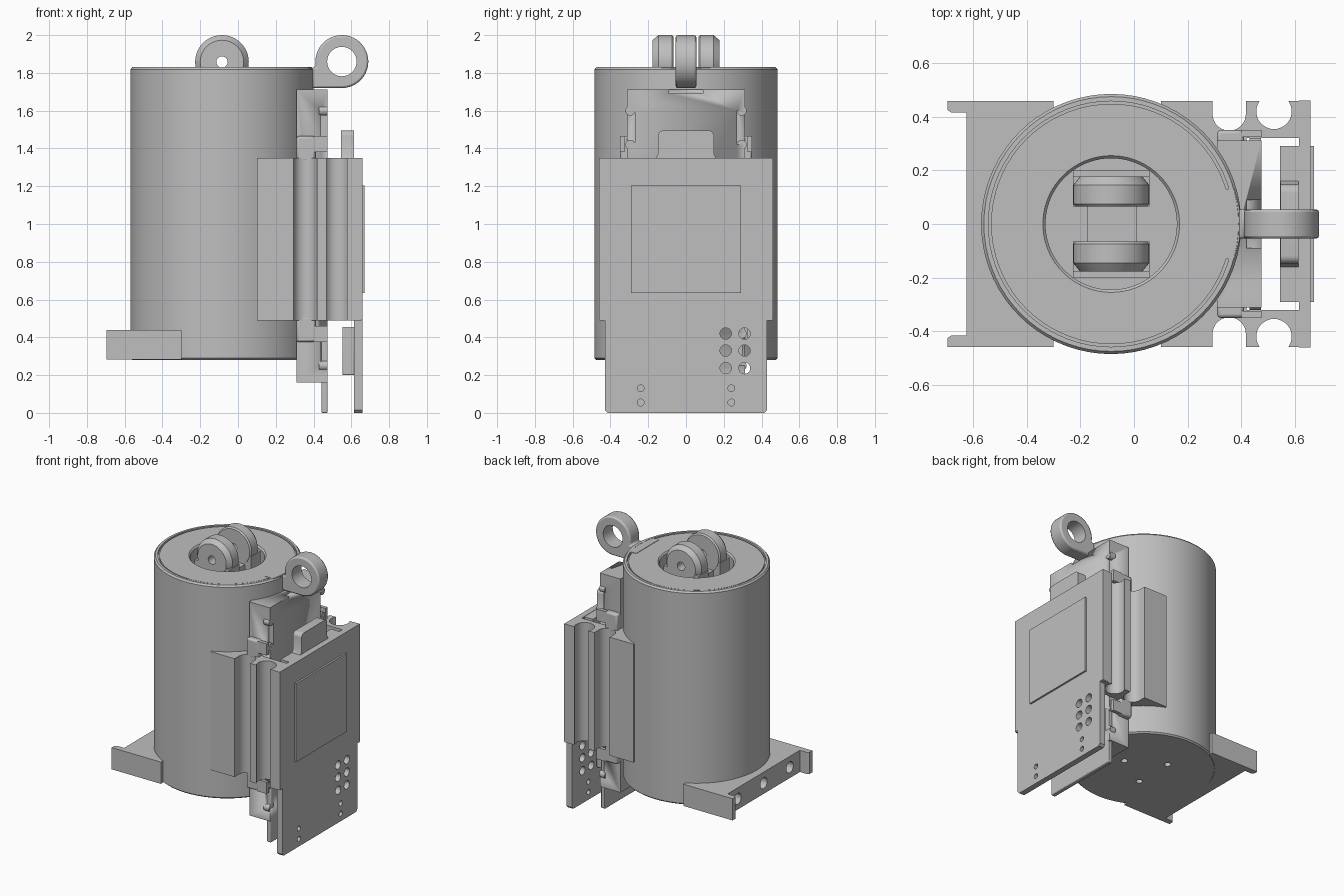
import bpy, bmesh, math
from mathutils import Vector, Matrix

cube = bpy.data.objects.get("Cube")
if cube:
    bpy.data.objects.remove(cube)

# One plain grey for the whole machine
grey = bpy.data.materials.new("plain grey")
grey.use_nodes = True
grey.diffuse_color = (0.52, 0.52, 0.52, 1)
grey.node_tree.nodes["Principled BSDF"].inputs["Base Color"].default_value = (0.52, 0.52, 0.52, 1)

CX = -0.085   # axis of the main drum


def make(name, bm, smooth=True):
    bmesh.ops.recalc_face_normals(bm, faces=bm.faces)
    me = bpy.data.meshes.new(name)
    bm.to_mesh(me)
    bm.free()
    me.materials.append(grey)
    ob = bpy.data.objects.new(name, me)
    bpy.context.collection.objects.link(ob)
    if smooth:
        bpy.ops.object.select_all(action='DESELECT')
        ob.select_set(True)
        bpy.context.view_layer.objects.active = ob
        bpy.ops.object.shade_smooth_by_angle(angle=math.radians(30))
    return ob


def box(name, x0, x1, y0, y1, z0, z1, bevel=0):
    return prism(name, [(x0, y0), (x1, y0), (x1, y1), (x0, y1)], 'z', z0, z1, bevel)


def prism(name, pts, axis, a, b, bevel=0):
    """Extrude a closed outline along an axis from a to b."""
    place = {'x': lambda p, t: (t, p[0], p[1]),
             'y': lambda p, t: (p[0], t, p[1]),
             'z': lambda p, t: (p[0], p[1], t)}[axis]
    bm = bmesh.new()
    low = [bm.verts.new(place(p, a)) for p in pts]
    high = [bm.verts.new(place(p, b)) for p in pts]
    bm.faces.new(low)
    bm.faces.new(high)
    n = len(pts)
    for i in range(n):
        bm.faces.new((low[i], low[(i + 1) % n], high[(i + 1) % n], high[i]))
    ob = make(name, bm)
    if bevel:
        m = ob.modifiers.new("edge", 'BEVEL')
        m.width, m.segments, m.limit_method = bevel, 2, 'ANGLE'
    return ob


def lathe(name, profile, axis_dir, centre, steps=64):
    """Spin a (radius, height) profile about an axis through a centre point."""
    bm = bmesh.new()
    vs = [bm.verts.new((r, 0, h)) for r, h in profile]
    es = [bm.edges.new((vs[i], vs[i + 1])) for i in range(len(vs) - 1)]
    bmesh.ops.spin(bm, geom=vs + es, cent=(0, 0, 0), axis=(0, 0, 1),
                   angle=2 * math.pi, steps=steps, use_duplicate=False)
    bmesh.ops.remove_doubles(bm, verts=bm.verts, dist=1e-5)
    rot = Vector((0, 0, 1)).rotation_difference(Vector(axis_dir)).to_matrix().to_4x4()
    bm.transform(Matrix.Translation(centre) @ rot)
    return make(name, bm)


def drill(ob, holes, axis, depth):
    """Cut round holes given as (x, y, z, radius)."""
    bm = bmesh.new()
    rot = Vector((0, 0, 1)).rotation_difference(Vector(axis)).to_matrix().to_4x4()
    for x, y, z, r in holes:
        bmesh.ops.create_cone(bm, cap_ends=True, segments=32, radius1=r, radius2=r,
                              depth=depth, matrix=Matrix.Translation((x, y, z)) @ rot)
    subtract(ob, make("hole_cutter", bm, False))


def subtract(ob, cutter):
    m = ob.modifiers.new("cut", 'BOOLEAN')
    m.object, m.operation, m.solver = cutter, 'DIFFERENCE', 'EXACT'
    bpy.context.view_layer.update()
    me = bpy.data.meshes.new_from_object(ob.evaluated_get(bpy.context.evaluated_depsgraph_get()))
    ob.modifiers.clear()
    ob.data = me
    bpy.data.objects.remove(cutter)


def arc(cx, cy, r, a0, a1, n=16):
    return [(cx + r * math.cos(math.radians(a0 + (a1 - a0) * i / n)),
             cy + r * math.sin(math.radians(a0 + (a1 - a0) * i / n))) for i in range(n + 1)]


# Main drum with a grooved rim and a round well in the lid
drum = lathe("drum", [(0, .28), (.475, .28), (.485, .29), (.485, 1.818), (.475, 1.83),
                      (.458, 1.83), (.458, 1.812), (.448, 1.812), (.448, 1.826),
                      (.255, 1.826), (.245, 1.815), (.245, 1.66), (0, 1.66)],
             (0, 0, 1), (CX, 0, 0), 72)
drill(drum, [(CX + .17 * math.cos(k * math.tau / 3), .17 * math.sin(k * math.tau / 3), .28, .022)
             for k in range(3)], (0, 0, 1), .12)
prism("lid_tab", [(.31, -.13), (.375, -.13), (.393, -.06), (.393, .06), (.375, .13), (.31, .13)],
      'z', 1.80, 1.829)

# Twin clevis lugs in the well
for s, side in ((1, "back"), (-1, "front")):
    lathe("lug_" + side, [(.03, .065), (.133, .065), (.142, .075), (.142, .145), (.115, .178),
                          (.03, .178), (.03, .065)], (0, s, 0), (CX, 0, 1.858), 48)
    ys = sorted((s * .066, s * .177))
    box("lug_foot_" + side, CX - .142, CX + .142, ys[0], ys[1], 1.65, 1.825)
    ys = sorted((s * .15, s * .2))
    box("lug_base_" + side, CX - .142, CX + .142, ys[0], ys[1], 1.65, 1.72)
box("lug_bridge", -.175, .01, -.07, .07, 1.65, 1.76)

# Lifting eye
eye = prism("lifting_eye", [(.39, 1.72)] + arc(.55, 1.86, .14, -90, 192, 40) + [(.39, 1.83)],
            'y', -.055, .055, .012)
drill(eye, [(.55, 0, 1.86, .078)], (0, 1, 0), .4)

# Foot bracket with end flanges and three mounting holes
foot = prism("foot_bracket", [(-.30, -.458), (-.695, -.458), (-.695, -.425), (-.68, -.415),
                              (-.625, -.415), (-.625, .415), (-.68, .415), (-.695, .425),
                              (-.695, .458), (-.30, .458)], 'z', .282, .44)
drill(foot, [(-.62, y, .36, .04) for y in (-.3, 0, .3)], (1, 0, 0), .16)

# Mounting column behind the panel, with side pockets and clip pegs
column = box("column", .31, .475, -.312, .312, .16, 1.712)
box("back_plate", .441, .475, -.30, .30, 0, .5, .006)
for s in (1, -1):
    side = "back" if s > 0 else "front"
    for z0, z1, level in ((1.42, 1.60, "upper"), (.25, .42, "lower")):
        ys = sorted((s * .27, s * .35))
        subtract(column, box("pocket_cutter", .44, .5, ys[0], ys[1], z0, z1))
        for i, z in enumerate((z0, z1)):
            lathe(f"peg_{level}_{side}_{i}", [(0, .43), (.026, .43), (.026, .474), (0, .474)],
                  (1, 0, 0), (0, s * .295, z), 24)
    ys = sorted((s * .28, s * .35))
    box("upper_clip_" + side, .31, .41, ys[0], ys[1], 1.33, 1.465, .012)
    box("lower_clip_" + side, .31, .41, ys[0], ys[1], .375, .51, .012)
    ys = sorted((s * .325, s * .35))
    box("upper_clip_lip_" + side, .40, .475, ys[0], ys[1], 1.38, 1.465)
    box("lower_clip_lip_" + side, .40, .475, ys[0], ys[1], .375, .46)
subtract(column, box("notch_cutter", .42, .5, -.09, .09, 1.69, 1.75))

# Side clamps: one open groove and one round socket on each side
for s, side in ((1, "back"), (-1, "front")):
    outline = ([(.10, .458), (.293, .458), (.293, .41)] + arc(.355, .41, .062, 180, 360)
               + [(.417, .458), (.465, .458)] + arc(.522, .42, .066, 145, 395, 24)
               + [(.578, .458), (.655, .458), (.655, .32), (.42, .32), (.42, .28), (.10, .28)])
    prism("side_clamp_" + side, [(x, s * y) for x, y in outline], 'z', .49, 1.35)

# Front panel: wider above, narrower skirt below, with drilled holes
panel = prism("panel", [(-.43, .015), (-.415, 0), (.415, 0), (.43, .015), (.43, .495), (.46, .495),
                        (.46, 1.35), (-.46, 1.35), (-.46, .495), (-.43, .495)], 'x', .615, .658)
drill(panel, [(.64, y, z, .03) for y in (.21, .31) for z in (.42, .33, .237)]
      + [(.64, y, z, .018) for y in (-.24, .24) for z in (.055, .13)], (1, 0, 0), .2)
box("screen", .655, .671, -.29, .29, .635, 1.205)

# Backing block and rounded grip tabs behind the panel
box("panel_backing", .545, .62, -.29, .29, .49, 1.348)
prism("upper_tab", [(-.165, 1.34), (-.148, 1.37)] + arc(-.118, 1.465, .03, 180, 90, 6)
      + arc(.118, 1.465, .03, 90, 0, 6) + [(.148, 1.37), (.165, 1.34)], 'x', .546, .614)
box("lower_tab", .552, .616, -.15, .15, .20, .455, .006)
